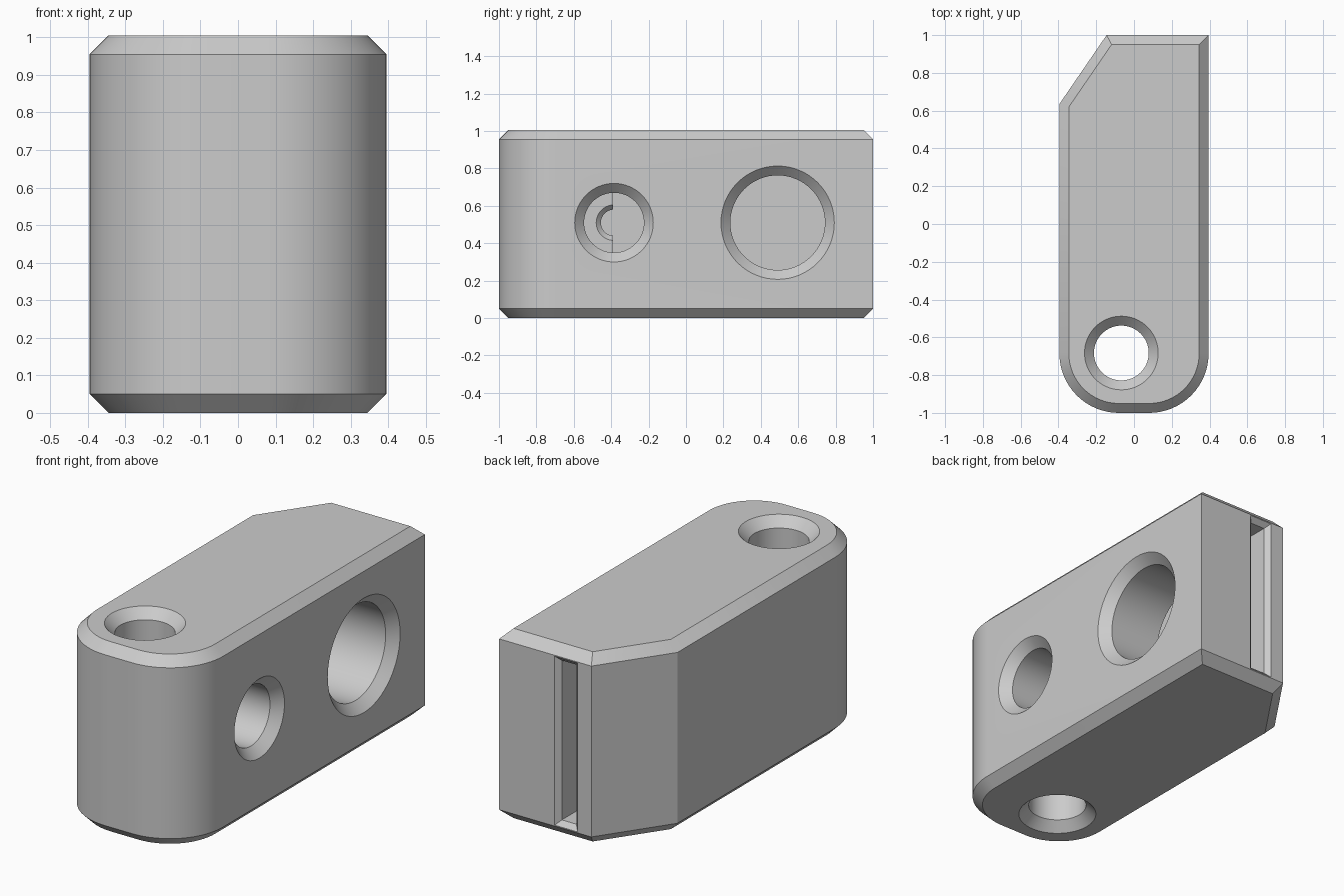
import bpy
import bmesh
from math import pi, cos, sin, hypot, radians
from mathutils import Vector

cube = bpy.data.objects.get("Cube")
if cube:
    bpy.data.objects.remove(cube, do_unlink=True)

HALF_W, HEIGHT, BEVEL = 0.395, 1.005, 0.05

grey = bpy.data.materials.new("plain_grey")
grey.use_nodes = True
grey.diffuse_color = (0.6, 0.6, 0.6, 1)
grey.node_tree.nodes["Principled BSDF"].inputs["Base Color"].default_value = (0.6, 0.6, 0.6, 1)


def loft(name, rings):
    """Closed solid through rings that have equal point counts."""
    bm = bmesh.new()
    loops = [[bm.verts.new(p) for p in ring] for ring in rings]
    n = len(loops[0])
    for a, b in zip(loops, loops[1:]):
        for i in range(n):
            j = (i + 1) % n
            bm.faces.new((a[i], a[j], b[j], b[i]))
    bm.faces.new(loops[0])
    bm.faces.new(loops[-1])
    bmesh.ops.recalc_face_normals(bm, faces=bm.faces)
    mesh = bpy.data.meshes.new(name)
    bm.to_mesh(mesh)
    bm.free()
    mesh.materials.append(grey)
    obj = bpy.data.objects.new(name, mesh)
    bpy.context.collection.objects.link(obj)
    return obj


def outline(inset, z):
    """Plan shape: round front corners and one slanted back corner."""
    w, back, r, steps = HALF_W - inset, 1 - inset, 0.315, 16
    pts = []
    for side, start in ((-1, pi), (1, 1.5 * pi)):
        for i in range(steps + 1):
            a = start + i / steps * pi / 2
            pts.append((side * (HALF_W - r) + (r - inset) * cos(a),
                        r - 1 + (r - inset) * sin(a), z))
    # slanted corner, offset parallel to itself
    run, rise = 0.25, 0.365
    length = hypot(run, rise)
    dx = inset * length / rise
    slant_x = lambda y: -0.145 - (1 - y) * run / rise + dx
    slant_y = lambda x: 1 - (-0.145 + dx - x) * rise / run
    pts += [(w, back, z), (slant_x(back), back, z), (-w, slant_y(-w), z)]
    return pts


def round_cutter(name, origin, axis, steps, segments=64):
    """Stepped round cutter; steps are (distance along axis, radius)."""
    rings = []
    for d, r in steps:
        ring = []
        for i in range(segments):
            a = 2 * pi * i / segments
            u, v = r * cos(a), r * sin(a)
            offset = Vector((d, u, v)) if axis == "x" else Vector((u, v, d))
            ring.append(Vector(origin) + offset)
        rings.append(ring)
    return loft(name, rings)


def slot_ring(y, grow):
    x0, x1, z0, z1 = -0.04 - grow, 0.045 + grow, 0.08 - grow, 0.925 + grow
    return [(x0, y, z0), (x1, y, z0), (x1, y, z1), (x0, y, z1)]


# Main block with bevelled top and bottom rims
body = loft("block_body", [outline(BEVEL, 0), outline(0, BEVEL),
                           outline(0, HEIGHT - BEVEL), outline(BEVEL, HEIGHT)])

over = 0.02
rim = HALF_W + over
cutters = [
    # Blade slot entering from the back
    loft("slot_cutter", [slot_ring(-0.39, 0), slot_ring(0.975, 0),
                         slot_ring(1 + over, 0.025 + over)]),
    # Large side hole opening into the slot
    round_cutter("large_hole_cutter", (0, 0.49, 0.51), "x",
                 [(0.0, 0.253), (HALF_W - BEVEL, 0.253), (rim, 0.303 + over)]),
    # Small side hole with a countersunk pilot hole in its floor
    round_cutter("small_hole_cutter", (0, -0.385, 0.51), "x",
                 [(-0.039, 0.07), (0.015, 0.07), (0.04, 0.095), (0.04, 0.16),
                  (HALF_W - BEVEL, 0.16), (rim, 0.21 + over)]),
    # Vertical through hole, countersunk at both ends
    round_cutter("through_hole_cutter", (-0.067, -0.683, 0), "z",
                 [(-over, 0.195 + over), (BEVEL, 0.145),
                  (HEIGHT - BEVEL, 0.145), (HEIGHT + over, 0.195 + over)]),
]

bpy.context.view_layer.objects.active = body
for cutter in cutters:
    cutter.hide_render = True
    mod = body.modifiers.new(cutter.name, "BOOLEAN")
    mod.operation = "DIFFERENCE"
    mod.solver = "EXACT"
    mod.object = cutter
    bpy.ops.object.modifier_apply(modifier=mod.name)
for cutter in cutters:
    bpy.data.objects.remove(cutter, do_unlink=True)

bpy.ops.object.select_all(action="DESELECT")
body.select_set(True)
bpy.ops.object.shade_smooth_by_angle(angle=radians(30))
